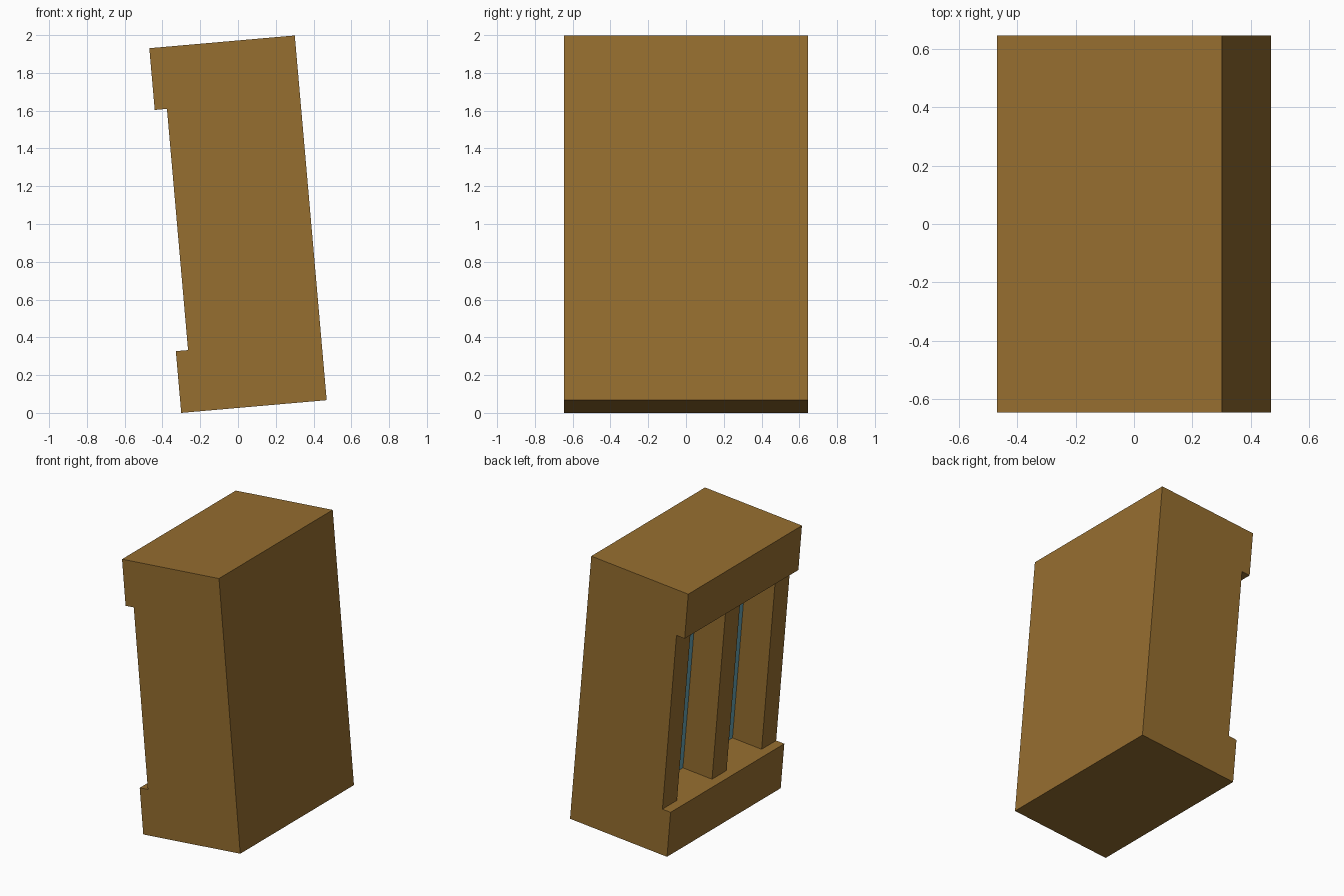
import bpy, bmesh, math
from mathutils import Matrix, Vector

if "Cube" in bpy.data.objects:
    bpy.data.objects.remove(bpy.data.objects["Cube"])

W, D, H = 0.773, 1.29, 1.938      # depth, width, height before tilting
POST = 0.165                      # width of each upright post
BAY = (D - 3 * POST) / 2
TILT = math.radians(5)


def material(name, rgb):
    m = bpy.data.materials.new(name)
    m.diffuse_color = (*rgb, 1)
    m.use_nodes = True
    m.node_tree.nodes["Principled BSDF"].inputs["Base Color"].default_value = m.diffuse_color
    return m


wood = material("brown wood", (0.305, 0.156, 0.029))
glass = material("teal glass", (0.13, 0.36, 0.44))

# Cell boundaries: recess and bay depth, posts and bays, base / opening / header
xs = [0, 0.065, 0.297, W]
ys = [-D / 2]
for step in (POST, BAY, POST, BAY, POST):
    ys.append(ys[-1] + step)
zs = [0, 0.328, 1.61, H]


def solid(i, j, k):
    if not (0 <= i < 3 and 0 <= j < 5 and 0 <= k < 3):
        return False
    if k == 1 and i == 0:
        return False               # shallow recess across the whole front
    if k == 1 and i == 1 and j in (1, 3):
        return False               # the two deep bays
    return True


# Outer skin of the solid cells
bm = bmesh.new()
verts = {}


def vert(c):
    if c not in verts:
        verts[c] = bm.verts.new((xs[c[0]], ys[c[1]], zs[c[2]]))
    return verts[c]


for i in range(3):
    for j in range(5):
        for k in range(3):
            if not solid(i, j, k):
                continue
            for axis in range(3):
                for side in (0, 1):
                    n = [i, j, k]
                    n[axis] += 2 * side - 1
                    if solid(*n):
                        continue
                    a, b = (axis + 1) % 3, (axis + 2) % 3
                    ring = []
                    for da, db in ((0, 0), (1, 0), (1, 1), (0, 1)):
                        c = [i, j, k]
                        c[axis] += side
                        c[a] += da
                        c[b] += db
                        ring.append(vert(tuple(c)))
                    f = bm.faces.new(ring if side else ring[::-1])
                    # Glass at the back of each bay
                    if axis == 0 and side == 0 and i == 2 and k == 1 and j in (1, 3):
                        f.material_index = 1

bmesh.ops.dissolve_limit(bm, angle_limit=0.01, verts=bm.verts[:],
                         edges=bm.edges[:], delimit={'MATERIAL'})

# Lean the whole cabinet, then stand its lowest edge on the ground
bm.transform(Matrix.Rotation(-TILT, 4, 'Y'))
lo = [min(v.co[a] for v in bm.verts) for a in range(3)]
hi = [max(v.co[a] for v in bm.verts) for a in range(3)]
bmesh.ops.translate(bm, verts=bm.verts[:],
                    vec=Vector((-(lo[0] + hi[0]) / 2, 0, -lo[2])))

me = bpy.data.meshes.new("leaning_window_block")
bm.to_mesh(me)
bm.free()
me.materials.append(wood)
me.materials.append(glass)
ob = bpy.data.objects.new("leaning_window_block", me)
bpy.context.collection.objects.link(ob)
